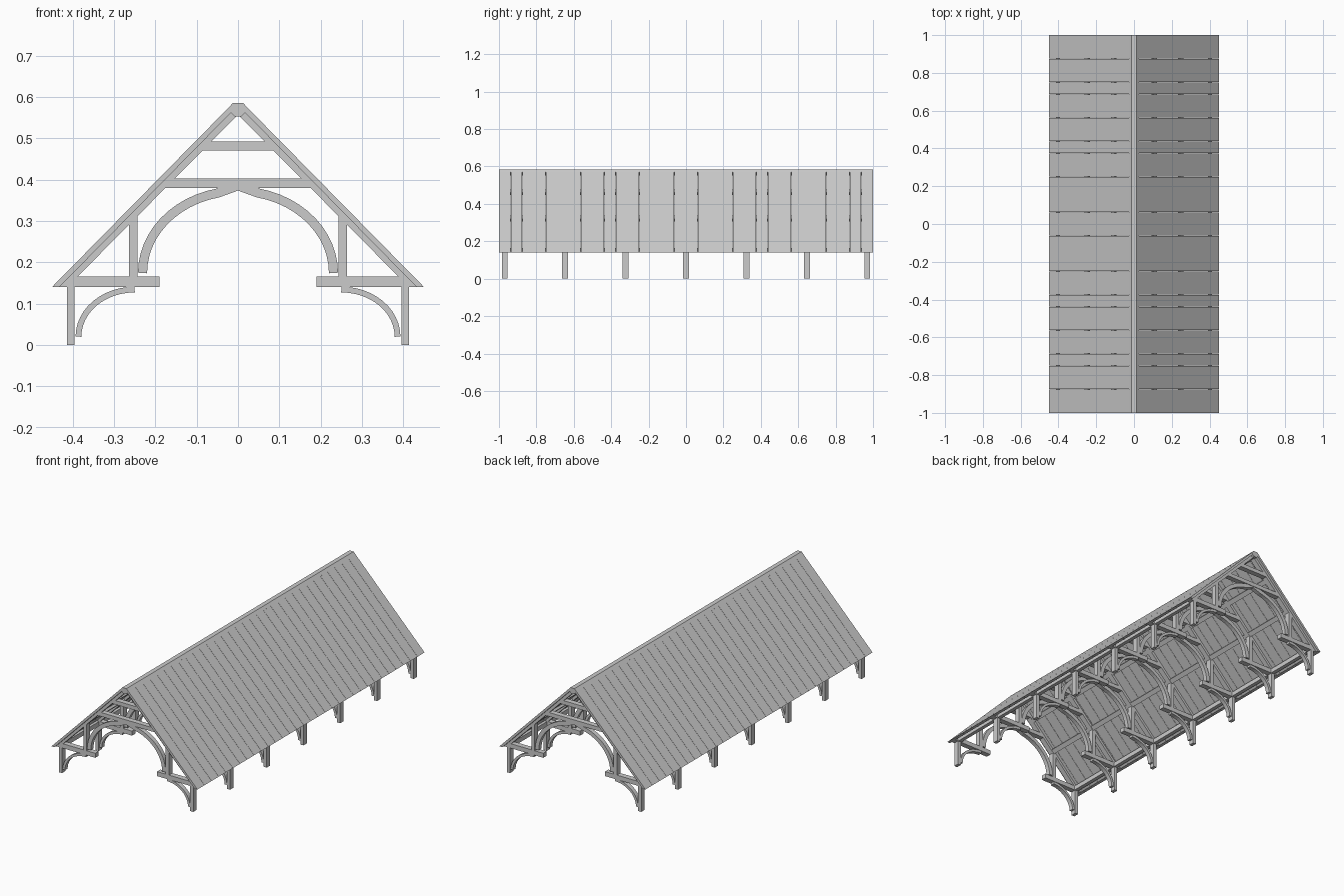
import bpy, bmesh
from math import sin, cos, radians
from mathutils import Vector

cube = bpy.data.objects.get("Cube")
if cube:
    bpy.data.objects.remove(cube)

mat = bpy.data.materials.new("plain_grey")
mat.use_nodes = True
grey = (0.6, 0.6, 0.6, 1)
mat.diffuse_color = grey
mat.node_tree.nodes["Principled BSDF"].inputs["Base Color"].default_value = grey

BAYS = 7
FIRST_Y = -0.97
SPACING = -2 * FIRST_Y / (BAYS - 1)


def prism(name, profile, y, depth, mirror=True, count=1, step=0.0):
    """Extrude an x-z profile along y, mirror it across x and repeat it along y."""
    bm = bmesh.new()
    rings = [[bm.verts.new((x, yy, z)) for x, z in profile]
             for yy in (y - depth / 2, y + depth / 2)]
    n = len(profile)
    bm.faces.new(rings[0])
    bm.faces.new(rings[1])
    for i in range(n):
        j = (i + 1) % n
        bm.faces.new((rings[0][i], rings[0][j], rings[1][j], rings[1][i]))
    bmesh.ops.recalc_face_normals(bm, faces=bm.faces)
    mesh = bpy.data.meshes.new(name)
    bm.to_mesh(mesh)
    bm.free()
    mesh.materials.append(mat)
    obj = bpy.data.objects.new(name, mesh)
    bpy.context.collection.objects.link(obj)
    if mirror:
        obj.modifiers.new("Mirror", 'MIRROR').use_mirror_merge = False
    if count > 1:
        arr = obj.modifiers.new("Array", 'ARRAY')
        arr.count = count
        arr.use_relative_offset = False
        arr.use_constant_offset = True
        arr.constant_offset_displace = (0, step, 0)
    return obj


def truss_part(name, profile, depth=0.03, mirror=True):
    return prism(name, profile, FIRST_Y, depth, mirror, BAYS, SPACING)


def rect(x0, x1, z0, z1):
    return [(x0, z0), (x1, z0), (x1, z1), (x0, z1)]


def band(path, width):
    """Closed outline of even width around an open x-z path."""
    pts = [Vector(p) for p in path]
    inner, outer = [], []
    for i, p in enumerate(pts):
        d = (pts[min(i + 1, len(pts) - 1)] - pts[max(i - 1, 0)]).normalized()
        side = Vector((d.y, -d.x)) * width / 2
        inner.append(tuple(p - side))
        outer.append(tuple(p + side))
    return inner + outer[::-1]


def arc(cx, cz, rx, rz, last, steps=12):
    return [(cx + rx * cos(radians(last * i / steps)),
             cz + rz * sin(radians(last * i / steps))) for i in range(steps + 1)]


# Roof covering: upright boards running from eave to ridge on both slopes
BOARDS = 32
pitch = 2 / BOARDS
prism("roof_boards", [(0.45, 0.14), (0.012, 0.585), (0.012, 0.567), (0.432, 0.14)],
      -1 + pitch / 2, pitch - 0.0012, True, BOARDS, pitch)

# Ridge beam, wall plates and purlins along the whole length
prism("ridge_beam", [(-0.0125, 0.585), (0.0125, 0.585), (0.026, 0.571),
                     (0.008, 0.553), (-0.008, 0.553), (-0.026, 0.571)], 0, 2, False)
prism("wall_plate", rect(0.392, 0.413, 0.14, 0.165), 0, 1.97)
for label, x in (("lower", 0.25), ("upper", 0.11)):
    prism(label + "_purlin", [(x, 0.557 - x), (x + 0.012, 0.57 - x),
                              (x - 0.006, 0.588 - x), (x - 0.018, 0.575 - x)], 0, 1.97)

# Sloping rafters
truss_part("rafter", [(0.436, 0.14), (0.012, 0.572), (0.004, 0.553), (0.413, 0.14)])

# Posts and horizontal beams
truss_part("wall_post", rect(0.395, 0.414, 0, 0.142))
truss_part("hammer_beam", rect(0.19, 0.425, 0.14, 0.165))
truss_part("hammer_post", [(0.243, 0.163), (0.264, 0.163), (0.264, 0.3), (0.243, 0.32)])
truss_part("collar_beam", [(-0.182, 0.38), (0.182, 0.38), (0.16, 0.402), (-0.16, 0.402)],
           mirror=False)
truss_part("upper_collar", [(-0.095, 0.47), (0.095, 0.47), (0.075, 0.492), (-0.075, 0.492)],
           mirror=False)

# Curved braces: small ones under the hammer beams, large ones forming the arch
truss_part("lower_brace", band(arc(0.25, 0.02, 0.136, 0.114, 90), 0.014), 0.024)
truss_part("arch_brace", band(arc(0, 0.174, 0.231, 0.198, 78) + [(0, 0.385)], 0.022), 0.024)
